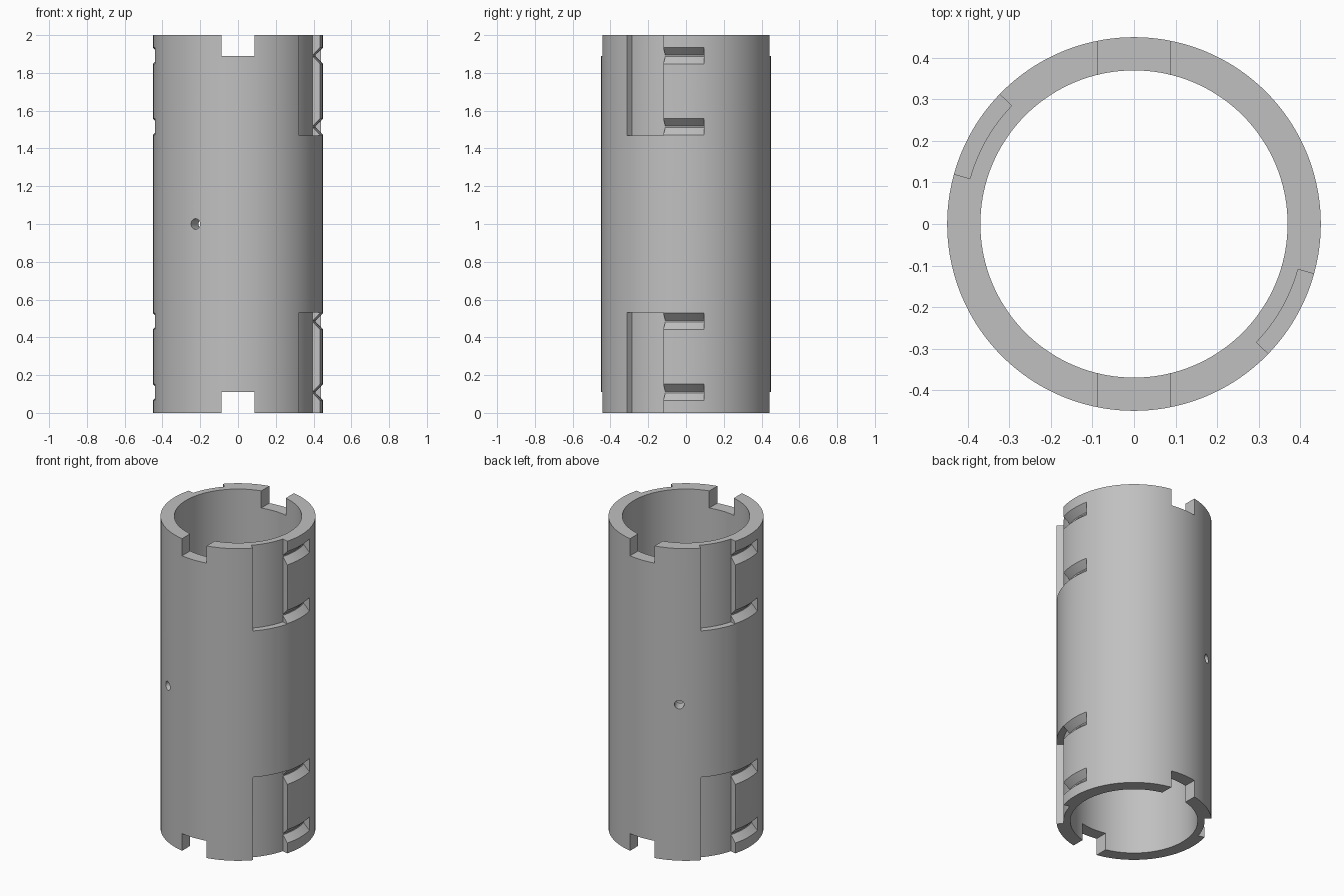
import bpy, bmesh
from math import radians, degrees, sin, cos, asin, pi
from mathutils import Matrix

cube = bpy.data.objects.get("Cube")
if cube:
    bpy.data.objects.remove(cube, do_unlink=True)

OUTER, INNER, HEIGHT = 0.45, 0.37, 2.0
RECESS_R = 0.41            # floor radius of the shallow recesses
RECESS_H = 0.531
GROOVE_Z = (0.109, 0.485)  # groove heights measured from each end

grey = bpy.data.materials.new("plain grey")
grey.use_nodes = True
colour = (0.53, 0.53, 0.53, 1)
grey.diffuse_color = colour
grey.node_tree.nodes["Principled BSDF"].inputs["Base Color"].default_value = colour


def make_object(name, bm):
    bmesh.ops.recalc_face_normals(bm, faces=bm.faces)
    mesh = bpy.data.meshes.new(name)
    bm.to_mesh(mesh)
    bm.free()
    mesh.materials.append(grey)
    obj = bpy.data.objects.new(name, mesh)
    bpy.context.collection.objects.link(obj)
    return obj


def sweep(name, profile, start, end, steps, closed=False, turn=0):
    """Sweep an (r, z) profile around z; start and end give degrees for a radius."""
    bm = bmesh.new()
    rings = []
    for i in range(steps if closed else steps + 1):
        ring = []
        for r, z in profile:
            a = radians(turn + start(r) + (end(r) - start(r)) * i / steps)
            ring.append(bm.verts.new((r * cos(a), r * sin(a), z)))
        rings.append(ring)
    n = len(profile)
    pairs = list(zip(rings, rings[1:]))
    if closed:
        pairs.append((rings[-1], rings[0]))
    else:
        bm.faces.new(rings[0])
        bm.faces.new(rings[-1])
    for a, b in pairs:
        for j in range(n):
            k = (j + 1) % n
            bm.faces.new((a[j], a[k], b[k], b[j]))
    return make_object(name, bm)


def box_profile(r0, r1, z0, z1):
    return [(r0, z0), (r1, z0), (r1, z1), (r0, z1)]


# Main sleeve
sleeve = sweep("sleeve", box_profile(INNER, OUTER, 0, HEIGHT),
               lambda r: 0, lambda r: 360, 144, closed=True)
cutters = []

# Square notches through the front and back of each rim
for z in (0, HEIGHT):
    bm = bmesh.new()
    bmesh.ops.create_cube(bm, size=1, matrix=Matrix.Translation((0, 0, z))
                          @ Matrix.Diagonal((0.174, 1.2, 0.22, 1)))
    cutters.append(make_object("notch_cutter", bm))

# Recesses and vee grooves, repeated on the opposite side
for turn in (0, 180):
    for z0, z1 in ((-0.1, RECESS_H), (HEIGHT - RECESS_H, HEIGHT + 0.1)):
        cutters.append(sweep("recess_cutter", box_profile(RECESS_R, 0.5, z0, z1),
                             lambda r: -44, lambda r: -15.5, 12, turn=turn))
    for z in GROOVE_Z + tuple(HEIGHT - g for g in GROOVE_Z):
        vee = [(0.4105, z - 0.004), (0.48, z - 0.0725),
               (0.48, z + 0.0725), (0.4105, z + 0.004)]
        cutters.append(sweep("groove_cutter", vee, lambda r: -17,
                             lambda r: degrees(asin(0.095 / r)), 12, turn=turn))

# Small radial holes at mid height
for angle in (120, 240):
    bm = bmesh.new()
    bmesh.ops.create_cone(bm, cap_ends=True, segments=32, radius1=0.028,
                          radius2=0.028, depth=0.3,
                          matrix=Matrix.Rotation(radians(angle), 4, "Z")
                          @ Matrix.Translation((0.41, 0, HEIGHT / 2))
                          @ Matrix.Rotation(pi / 2, 4, "Y"))
    cutters.append(make_object("hole_cutter", bm))

# Cut everything out and bake the result
for cutter in cutters:
    cutter.hide_render = True
    mod = sleeve.modifiers.new("cut", "BOOLEAN")
    mod.operation = "DIFFERENCE"
    mod.solver = "EXACT"
    mod.object = cutter
bpy.context.view_layer.update()
baked = bpy.data.meshes.new_from_object(
    sleeve.evaluated_get(bpy.context.evaluated_depsgraph_get()))
sleeve.modifiers.clear()
sleeve.data = baked
baked.name = "sleeve"
baked.materials.clear()
baked.materials.append(grey)
baked.polygons.foreach_set("material_index", [0] * len(baked.polygons))
for cutter in cutters:
    bpy.data.objects.remove(cutter, do_unlink=True)

bpy.ops.object.select_all(action="DESELECT")
sleeve.select_set(True)
bpy.context.view_layer.objects.active = sleeve
bpy.ops.object.shade_smooth_by_angle(angle=radians(25))
